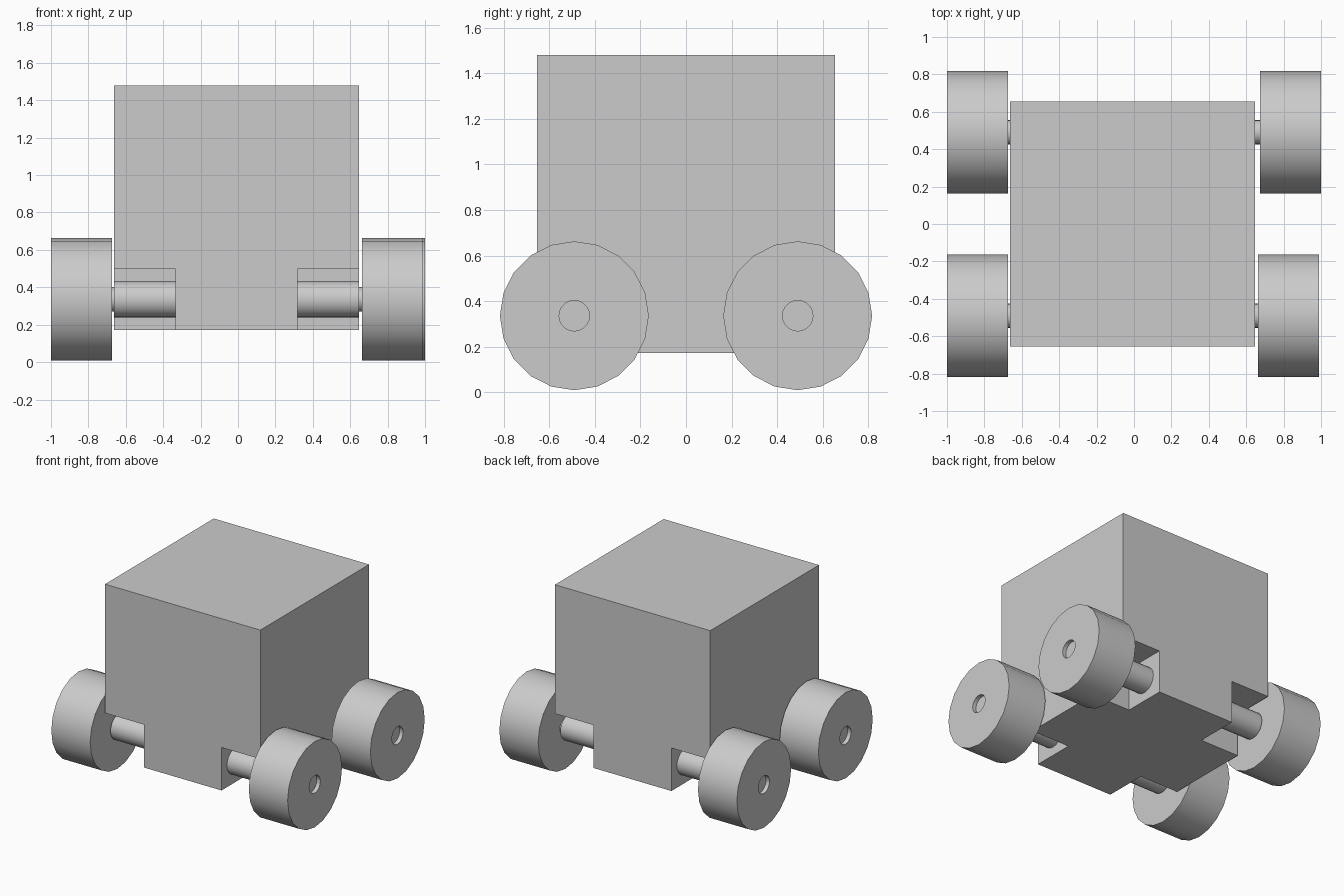
import bpy, bmesh, math
from mathutils import Matrix

if "Cube" in bpy.data.objects:
    bpy.data.objects.remove(bpy.data.objects["Cube"], do_unlink=True)

grey = bpy.data.materials.new("light_grey")
grey.use_nodes = True
COLOUR = (0.6, 0.6, 0.6, 1)
grey.diffuse_color = COLOUR
grey.node_tree.nodes["Principled BSDF"].inputs["Base Color"].default_value = COLOUR

SIDES = 20
NOTCH = 0.327              # a quarter of the body's side
SIZE = 4 * NOTCH
BODY_X, BASE_Z = -0.008, 0.172
AXLE_Y, AXLE_Z = 1.5 * NOTCH, BASE_Z + NOTCH / 2


def finish(name, bm, smooth=False):
    bmesh.ops.recalc_face_normals(bm, faces=bm.faces)
    mesh = bpy.data.meshes.new(name)
    bm.to_mesh(mesh)
    bm.free()
    mesh.materials.append(grey)
    obj = bpy.data.objects.new(name, mesh)
    bpy.context.collection.objects.link(obj)
    bpy.ops.object.select_all(action='DESELECT')
    obj.select_set(True)
    bpy.context.view_layer.objects.active = obj
    if smooth:
        bpy.ops.object.shade_smooth_by_angle(angle=math.radians(30))
    return obj


def add_box(bm, centre, size):
    bmesh.ops.create_cube(bm, size=size, matrix=Matrix.Translation(centre))


def lathe(name, profile, y):
    """Turn (x, radius) points round an axle line parallel to x."""
    bm = bmesh.new()
    verts = [bm.verts.new((x, y, AXLE_Z + r)) for x, r in profile]
    edges = [bm.edges.new(pair) for pair in zip(verts, verts[1:])]
    bmesh.ops.spin(bm, geom=verts + edges, cent=(0, y, AXLE_Z), axis=(1, 0, 0),
                   angle=math.tau, steps=SIDES)
    bmesh.ops.remove_doubles(bm, verts=bm.verts, dist=0.0005)
    return finish(name, bm, smooth=True)


# Cubic body with a cubic notch cut from each lower corner
bm = bmesh.new()
for sx in (-1, 1):
    for sy in (-1, 1):
        add_box(bm, (BODY_X + sx * 2 * NOTCH, sy * 2 * NOTCH, BASE_Z), 2 * NOTCH)
cutter = finish("notch_cutter", bm)
cutter.hide_render = True

bm = bmesh.new()
add_box(bm, (BODY_X, 0, BASE_Z + SIZE / 2), SIZE)
body = finish("body", bm)
cut = body.modifiers.new("notches", 'BOOLEAN')
cut.operation = 'DIFFERENCE'
cut.solver = 'EXACT'
cut.object = cutter
bpy.ops.object.modifier_apply(modifier=cut.name)
bpy.data.objects.remove(cutter, do_unlink=True)

# Axle stub, thinner pin and recessed wheel at each corner
for side, sx, outer in (("left", 1, {"front": 0.99, "back": 1.0}),
                        ("right", -1, {"front": 1.0, "back": 1.0})):
    for end, sy in (("front", -1), ("back", 1)):
        y = sy * AXLE_Y
        name = f"{end}_{side}"
        root = BODY_X + sx * NOTCH
        tip = BODY_X + sx * 2 * NOTCH
        rim, hub = sx * outer[end], sx * (outer[end] - 0.03)
        inner = rim - sx * NOTCH
        lathe(name + "_axle", [(root, 0), (root, 0.098), (tip, 0.098), (tip, 0)], y)
        lathe(name + "_pin", [(tip, 0.065), (inner, 0.065)], y)
        lathe(name + "_wheel", [(inner, 0.065), (inner, NOTCH), (rim, NOTCH),
                                (rim, 0.067), (hub, 0.067), (hub, 0)], y)
